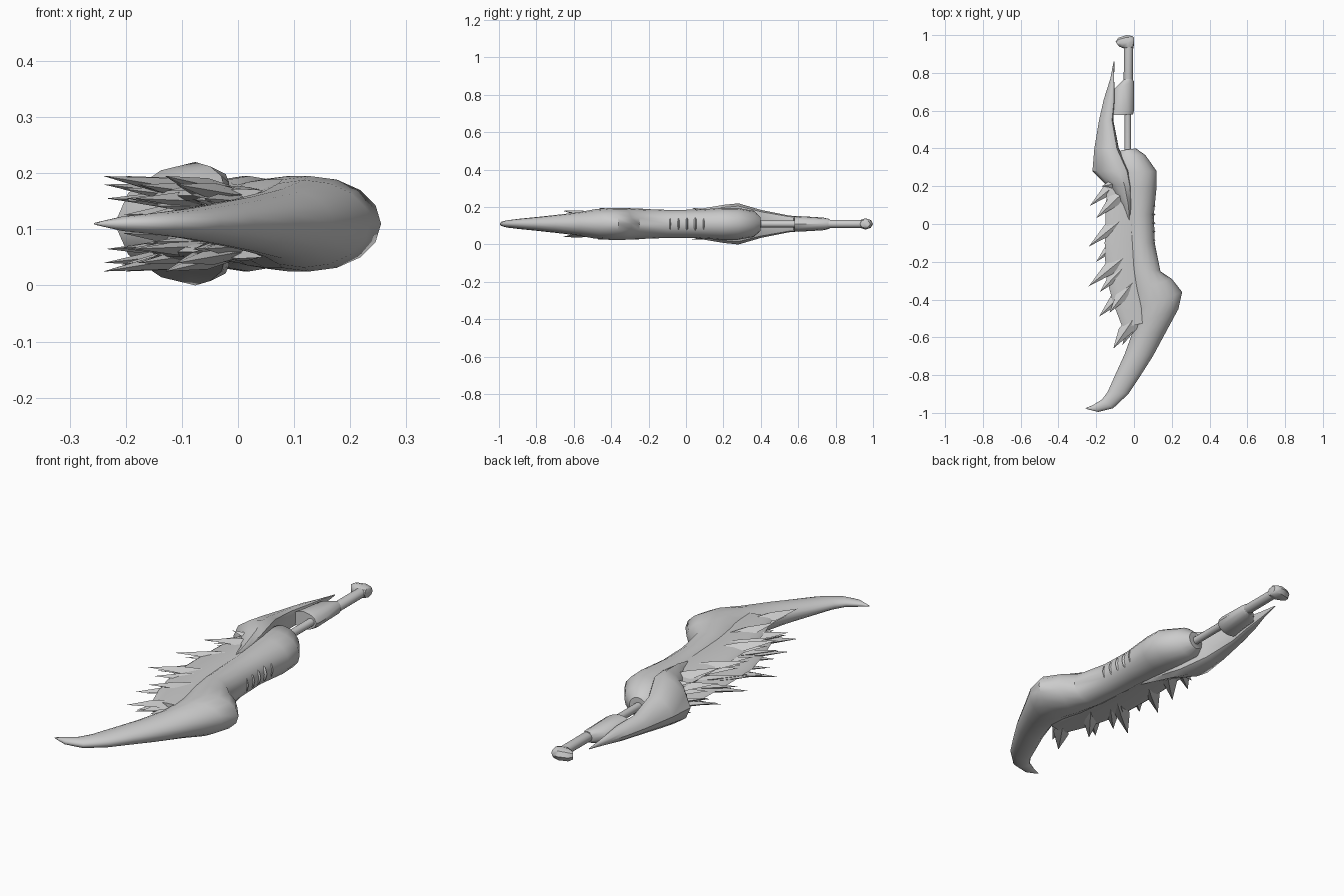
import bpy, bmesh, math, random
from mathutils import Vector

random.seed(4)
MID = 0.11  # height of the symmetry plane

grey = bpy.data.materials.new("bone grey")
grey.diffuse_color = (0.6, 0.6, 0.6, 1)


def finish(name, bm, angle=40):
    bmesh.ops.recalc_face_normals(bm, faces=bm.faces)
    mesh = bpy.data.meshes.new(name)
    bm.to_mesh(mesh)
    bm.free()
    mesh.materials.append(grey)
    obj = bpy.data.objects.new(name, mesh)
    bpy.context.collection.objects.link(obj)
    bpy.ops.object.select_all(action='DESELECT')
    obj.select_set(True)
    bpy.context.view_layer.objects.active = obj
    bpy.ops.object.shade_smooth_by_angle(angle=math.radians(angle))
    return obj


def loft(bm, sections, sides=12, skew=0.0, z=MID):
    """Rings between a left and a right edge point: (lx, ly, rx, ry, half height)."""
    rings = []
    for lx, ly, rx, ry, h in sections:
        left, right = Vector((lx, ly, z)), Vector((rx, ry, z))
        ring = []
        for i in range(sides):
            a = 2 * math.pi * i / sides
            t = 0.5 + 0.5 * math.cos(a) + skew * math.sin(a) ** 2
            p = left.lerp(right, t)
            p.z += h * math.sin(a)
            ring.append(bm.verts.new(p))
        rings.append(ring)
    for a, b in zip(rings, rings[1:]):
        for i in range(sides):
            j = (i + 1) % sides
            bm.faces.new((a[i], a[j], b[j], b[i]))
    bm.faces.new(rings[0])
    bm.faces.new(rings[-1])


def part(name, sections, **kw):
    bm = bmesh.new()
    loft(bm, sections, **kw)
    return finish(name, bm)


# Body, elbow and hooked beak in one sweep
part("body_and_beak", [
    (-0.07, 0.39, 0.01, 0.40, 0.04), (-0.10, 0.36, 0.06, 0.365, 0.07),
    (-0.10, 0.27, 0.12, 0.28, 0.085), (-0.08, 0.18, 0.12, 0.20, 0.085),
    (-0.06, 0.05, 0.105, 0.05, 0.076), (-0.05, -0.10, 0.11, -0.10, 0.075),
    (-0.04, -0.22, 0.14, -0.25, 0.08), (-0.02, -0.37, 0.20, -0.29, 0.085),
    (0.0, -0.46, 0.255, -0.36, 0.085), (0.0, -0.53, 0.235, -0.45, 0.078),
    (-0.01, -0.58, 0.17, -0.57, 0.062), (-0.05, -0.69, 0.10, -0.70, 0.048),
    (-0.10, -0.80, 0.03, -0.81, 0.036), (-0.14, -0.89, -0.03, -0.90, 0.027),
    (-0.17, -0.93, -0.11, -0.975, 0.02), (-0.22, -0.96, -0.19, -0.995, 0.013),
    (-0.257, -0.975, -0.25, -0.98, 0.002)], sides=16)

# Long blade clasping the rear of the body
part("rear_blade", [
    (-0.03, 0.00, -0.02, 0.00, 0.06), (-0.08, 0.10, -0.01, 0.10, 0.085),
    (-0.15, 0.21, -0.01, 0.20, 0.102), (-0.22, 0.28, -0.02, 0.28, 0.11),
    (-0.21, 0.40, -0.08, 0.40, 0.075), (-0.185, 0.55, -0.11, 0.55, 0.045),
    (-0.16, 0.66, -0.10, 0.66, 0.035), (-0.125, 0.77, -0.105, 0.76, 0.018),
    (-0.108, 0.86, -0.104, 0.86, 0.002)], skew=0.22)

# Barrel, sleeve and muzzle
part("barrel", [(-0.05, 0.36, -0.015, 0.36, 0.018), (-0.05, 0.70, -0.015, 0.70, 0.018),
                (-0.055, 0.72, -0.005, 0.72, 0.022), (-0.053, 0.95, -0.005, 0.95, 0.022)])
part("barrel_sleeve", [(-0.13, 0.575, -0.005, 0.58, 0.04), (-0.12, 0.60, 0.0, 0.60, 0.042),
                       (-0.11, 0.71, 0.0, 0.755, 0.034), (-0.055, 0.765, -0.01, 0.77, 0.026)])
part("muzzle", [(-0.097, 0.965, -0.08, 0.94, 0.018), (-0.085, 0.985, -0.055, 0.93, 0.028),
                (-0.04, 1.0, -0.03, 0.92, 0.03), (-0.01, 0.995, -0.003, 0.93, 0.024),
                (0.0, 0.985, 0.0, 0.95, 0.016)], sides=8)

# Wing skins and feathers, one set above and one below
TIPS = [(-0.17, 0.20), (-0.235, 0.095), (-0.20, 0.03), (-0.24, -0.12), (-0.20, -0.20),
        (-0.24, -0.33), (-0.18, -0.36), (-0.185, -0.49), (-0.13, -0.47),
        (-0.11, -0.66), (-0.06, -0.64)]


def feather(bm, tip, root, tip_z, root_z, width, side):
    tip, root = Vector((*tip, 0)), Vector((*root, 0))
    across = (tip - root).normalized().cross(Vector((0, 0, 1))) * width

    def vert(t, w, lift):
        p = root.lerp(tip, t) + across * w
        p.z = MID + side * (root_z + (tip_z - root_z) * t + lift)
        return bm.verts.new(p)
    base, point = vert(0, 0, 0), vert(1, 0, 0)
    l, r = vert(0.6, 1, -0.012), vert(0.5, -1, -0.008)
    top, low = vert(0.55, 0, 0.012), vert(0.55, 0, -0.02)
    for a, b in ((l, top), (top, r), (r, low), (low, l)):
        bm.faces.new((base, a, b))
        bm.faces.new((point, b, a))


for side, label in ((1, "upper"), (-1, "lower")):
    part(label + "_wing_skin", [
        (-0.14, 0.22, 0.02, 0.22, 0.012), (-0.15, 0.08, 0.03, 0.08, 0.016),
        (-0.155, -0.10, 0.03, -0.10, 0.018), (-0.15, -0.27, 0.04, -0.27, 0.018),
        (-0.11, -0.42, 0.06, -0.40, 0.018), (-0.06, -0.55, 0.07, -0.52, 0.012)],
        z=MID + side * 0.05)
    bm = bmesh.new()
    for i, (x, y) in enumerate(TIPS):
        z = (0.07, 0.045, 0.085)[i % 3]
        root = (0.03 if y > -0.4 else 0.04, y + 0.22 if y < 0.1 else y + 0.04)
        feather(bm, (x, y), root, z, 0.05, 0.036, side)
        # shorter feather tucked beside it
        feather(bm, (x + 0.03, y + 0.035), (root[0], root[1] + 0.02),
                z - 0.02 + random.uniform(-0.012, 0.012), 0.045, 0.028, side)
    finish(label + "_feathers", bm, 25)

# Small knuckles along the spine of the body
bm = bmesh.new()
for i in range(9):
    y = 0.14 - i * 0.045
    x = 0.108 + (0.012 if i > 7 else 0)
    loft(bm, [(x - 0.05, y + 0.014, x - 0.01, y + 0.014, 0.03),
              (x - 0.05, y, x + 0.006, y, 0.04),
              (x - 0.05, y - 0.014, x - 0.01, y - 0.014, 0.03)], sides=8)
finish("spine_knuckles", bm)
